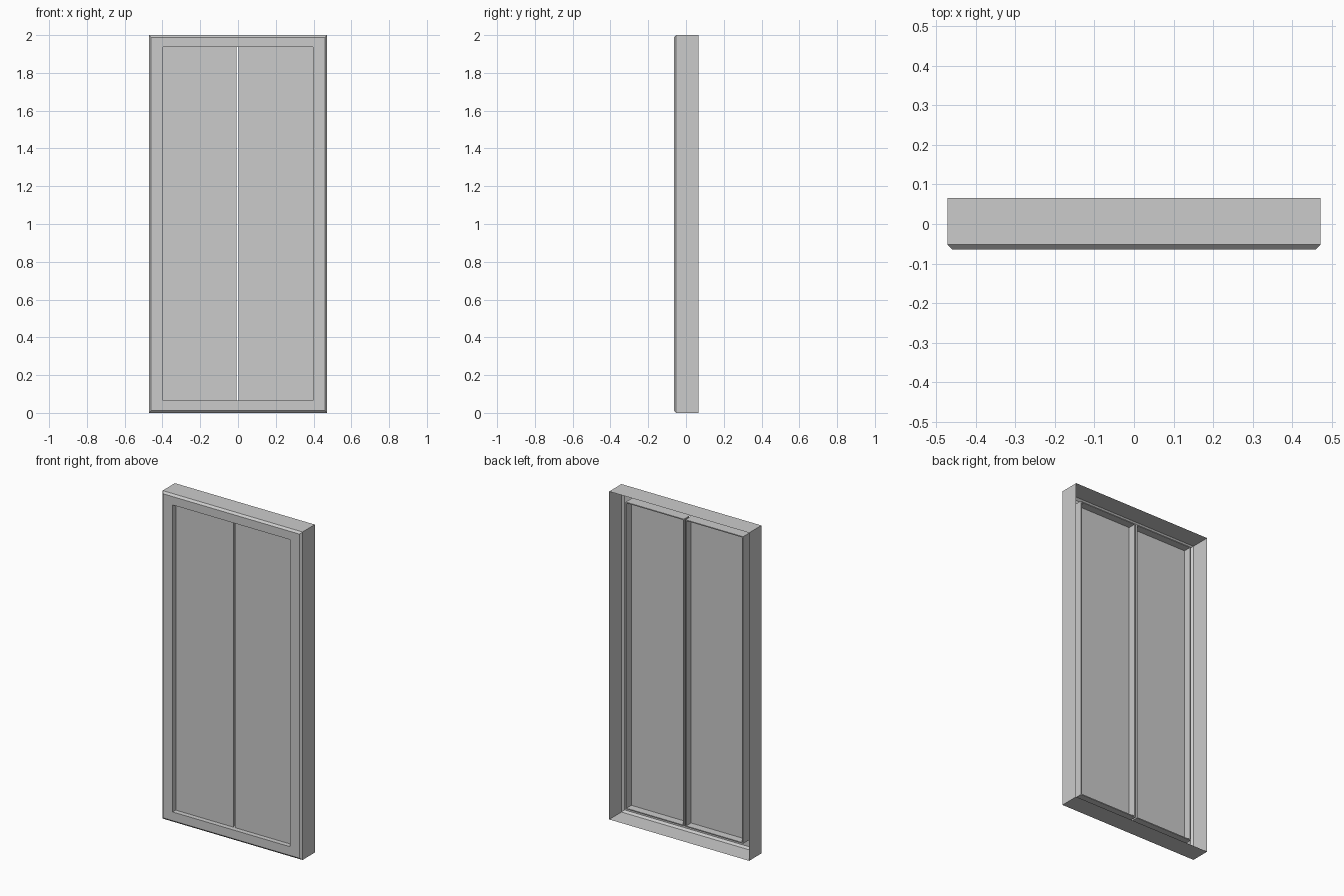
import bpy
import bmesh

if "Cube" in bpy.data.objects:
    bpy.data.objects.remove(bpy.data.objects["Cube"])


def loft(name, rings, capped):
    """Skin a list of rectangles (x0, x1, z0, z1, y) into one mesh."""
    bm = bmesh.new()
    loops = []
    for x0, x1, z0, z1, y in rings:
        corners = ((x0, z0), (x1, z0), (x1, z1), (x0, z1))
        loops.append([bm.verts.new((x, y, z)) for x, z in corners])
    for a, b in zip(loops, loops[1:]):
        for i in range(4):
            j = (i + 1) % 4
            bm.faces.new((a[i], a[j], b[j], b[i]))
    if capped:
        bm.faces.new(loops[0][::-1])
        bm.faces.new(loops[-1])
    mesh = bpy.data.meshes.new(name)
    bm.to_mesh(mesh)
    bm.free()
    obj = bpy.data.objects.new(name, mesh)
    bpy.context.collection.objects.link(obj)
    return obj


W, H = 0.472, 2.0                  # outer half width and height
BACK, FRONT = 0.066, -0.064
OPEN, Z0, Z1 = 0.396, 0.065, 1.937  # opening in the frame
PANEL = -0.034                     # front plane of the doors
C = 0.012                          # front chamfer

# Frame: open-backed shell with chamfered front and a return into the opening
loft("frame", [
    (-W, W, 0, H, BACK),
    (-W, W, 0, H, FRONT + C),
    (-W + C, W - C, C, H - C, FRONT),
    (-OPEN, OPEN, Z0, Z1, FRONT),
    (-OPEN, OPEN, Z0, Z1, PANEL),
], False)

# Doors: two thin trays, hollow at the back, with a narrow gap between them
RIM, SKIN, DOOR_BACK = 0.006, 0.003, 0.016
for name, x0, x1 in (("left_door", -OPEN, -0.007), ("right_door", 0.003, OPEN)):
    inner = (x0 + RIM, x1 - RIM, Z0 + RIM, Z1 - RIM)
    outer = (x0, x1, Z0, Z1)
    loft(name, [
        inner + (PANEL + SKIN,),
        inner + (DOOR_BACK,),
        outer + (DOOR_BACK,),
        outer + (PANEL,),
    ], True)
